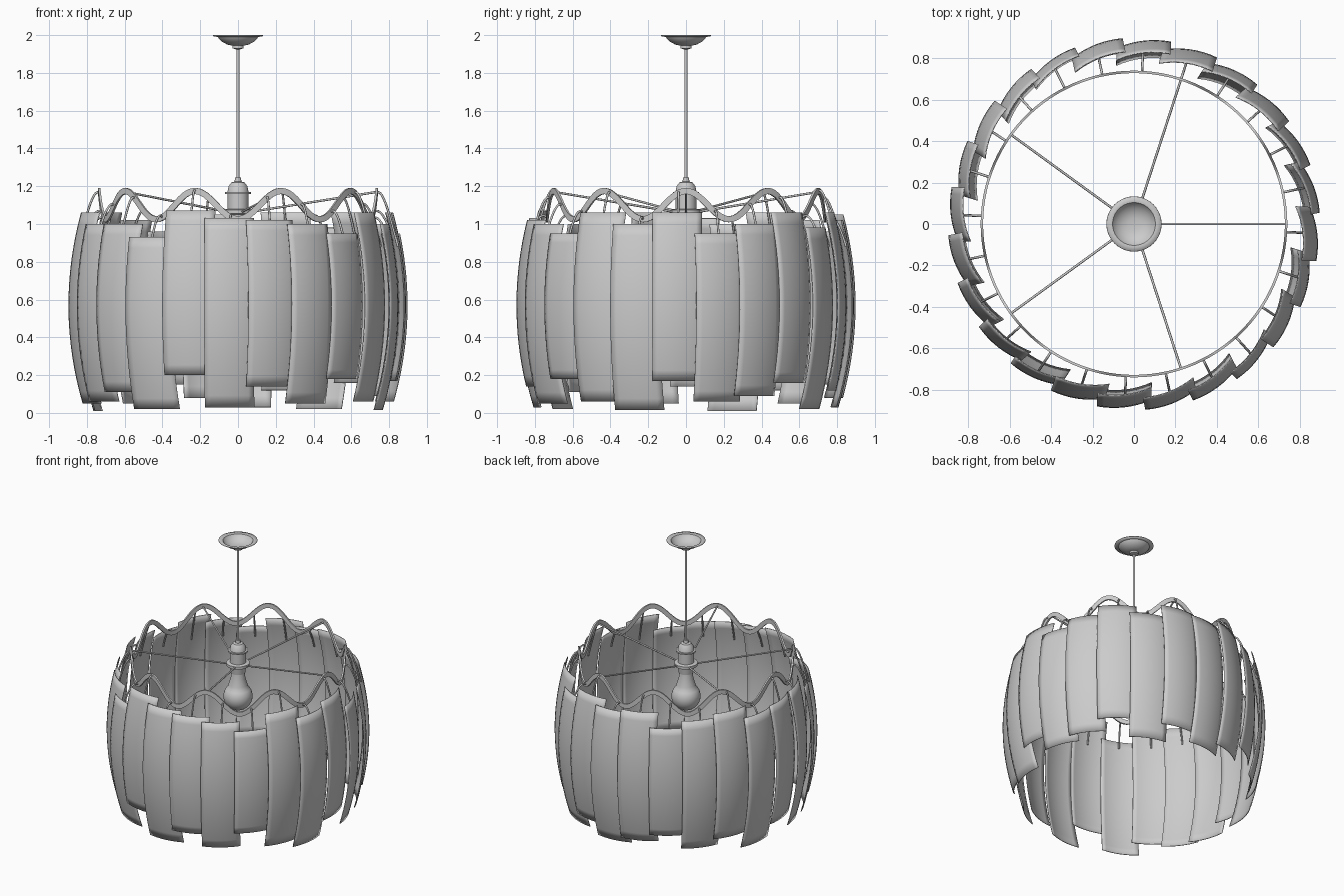
import bpy, bmesh
from math import sin, cos, pi, radians, sqrt

cube = bpy.data.objects.get("Cube")
if cube:
    bpy.data.objects.remove(cube)

GREY = (0.6, 0.6, 0.6, 1)
mat = bpy.data.materials.new("plain grey")
mat.use_nodes = True
mat.diffuse_color = GREY
mat.node_tree.nodes["Principled BSDF"].inputs["Base Color"].default_value = GREY


def polar(r, a, z):
    return (r * cos(a), r * sin(a), z)


def finish(name, bm, thickness=0):
    bmesh.ops.recalc_face_normals(bm, faces=bm.faces)
    me = bpy.data.meshes.new(name)
    bm.to_mesh(me)
    bm.free()
    me.materials.append(mat)
    ob = bpy.data.objects.new(name, me)
    bpy.context.collection.objects.link(ob)
    if thickness:
        mod = ob.modifiers.new("thickness", "SOLIDIFY")
        mod.thickness = thickness
        mod.offset = 0
    bpy.ops.object.select_all(action="DESELECT")
    ob.select_set(True)
    bpy.context.view_layer.objects.active = ob
    bpy.ops.object.shade_smooth_by_angle(angle=radians(35))
    return ob


def skin(bm, rows, close_u=False, close_v=False):
    """Quad skin over rows of points."""
    grid = [[bm.verts.new(p) for p in row] for row in rows]
    n, m = len(grid), len(grid[0])
    for i in range(n if close_u else n - 1):
        for j in range(m if close_v else m - 1):
            k, l = (i + 1) % n, (j + 1) % m
            bm.faces.new((grid[i][j], grid[k][j], grid[k][l], grid[i][l]))


def lathe(name, profile, thickness=0, sides=40):
    bm = bmesh.new()
    skin(bm, [[polar(r, 2 * pi * s / sides, z) for s in range(sides)]
              for r, z in profile], close_v=True)
    bmesh.ops.remove_doubles(bm, verts=bm.verts, dist=0.0001)
    return finish(name, bm, thickness)


def rod(name, points, radius):
    cu = bpy.data.curves.new(name, "CURVE")
    cu.dimensions = "3D"
    cu.bevel_depth = radius
    cu.bevel_resolution = 2
    cu.resolution_u = 6
    cu.use_fill_caps = True
    sp = cu.splines.new("NURBS")
    sp.points.add(len(points) - 1)
    for p, co in zip(sp.points, points):
        p.co = (*co, 1)
    sp.use_endpoint_u = True
    sp.order_u = min(4, len(points))
    cu.materials.append(mat)
    ob = bpy.data.objects.new(name, cu)
    bpy.context.collection.objects.link(ob)


# Ceiling canopy, cord, lamp holder and bulb
lathe("ceiling_canopy", [(0.133, 1.997), (0.105, 1.992), (0.1, 1.983), (0.08, 1.965),
                         (0.055, 1.952), (0.03, 1.947), (0, 1.946)], 0.005)
lathe("canopy_collar", [(0, 1.945), (0.03, 1.945), (0.03, 1.93), (0.012, 1.925), (0, 1.925)])
rod("cord", [(0, 0, 1.22), (0, 0, 1.94)], 0.008)
lathe("lamp_holder", [(0, 1.245), (0.016, 1.245), (0.018, 1.225), (0.035, 1.22),
                      (0.05, 1.2), (0.056, 1.17), (0.07, 1.17), (0.07, 1.16),
                      (0.056, 1.16), (0.056, 1.08), (0.08, 1.075), (0.08, 1.055),
                      (0.056, 1.05), (0.05, 1.0), (0, 1.0)])
lathe("bulb", [(0.045, 1.02), (0.05, 0.96), (0.065, 0.91)] +
      [(0.1 * cos(t * pi / 16), 0.82 + 0.1 * sin(t * pi / 16)) for t in range(4, -9, -1)])

# Wavy top ring: ribbon of even width
RING = 0.735


def wave(a):
    return 1.1 + 0.075 * cos(10 * a)


rows = []
for s in range(200):
    a = 2 * pi * s / 200
    slope = 0.75 * sin(10 * a) / RING
    h = 0.016 * sqrt(1 + slope * slope)
    rows.append([polar(RING + dr, a, wave(a) + dz)
                 for dr, dz in ((-0.006, -h), (0.006, -h), (0.006, h), (-0.006, h))])
bm = bmesh.new()
skin(bm, rows, close_u=True, close_v=True)
finish("wavy_ring", bm)

# Five spokes from the lamp holder to the wave crests
for i in range(5):
    a = radians(72 * i)
    rod("spoke", [polar(0.07, a, 1.065), polar(RING, a, 1.17)], 0.006)


# Overlapping curved panels, each hung on a bent hanger
def shade_radius(z):
    return 0.875 - 0.28 * (z - 0.57) ** 2


def panel(a, bottom, top):
    rows = []
    for i in range(17):
        z = bottom + (top - bottom) * i / 16
        r = shade_radius(z)
        row = []
        for j in range(9):
            t = j / 4 - 1
            row.append(polar(r - 0.022 * t + 0.01 * (1 - t * t), a + t * 0.13 / r, z))
        rows.append(row)
    bm = bmesh.new()
    skin(bm, rows)
    finish("shade_panel", bm, 0.005)


BOTTOMS = [.17, .06, .09, .16, .02, .12, .03, .08, .15, .05, .12, .01,
           .14, .05, .06, .11, .02, .2, .03, .14, .05, .18, .06, .015]
TOPS = [1.06, .95, 1.0, 1.06, .98, 1.06, 1.02, 1.05, .96, 1.02, 1.06, 1.0,
        1.03, 1.06, 1.0, 1.0, .93, 1.07, 1.03, 1.02, 1.0, .95, 1.06, 1.0]
for i, (bottom, top) in enumerate(zip(BOTTOMS, TOPS)):
    a = radians(15 * i - 3)
    panel(a, bottom, top)
    zw = wave(a)
    rod("hanger", [polar(RING, a, zw), polar(0.77, a, zw + 0.03),
                   polar(0.81, a, 1.02), polar(shade_radius(0.88), a, 0.88)], 0.006)
